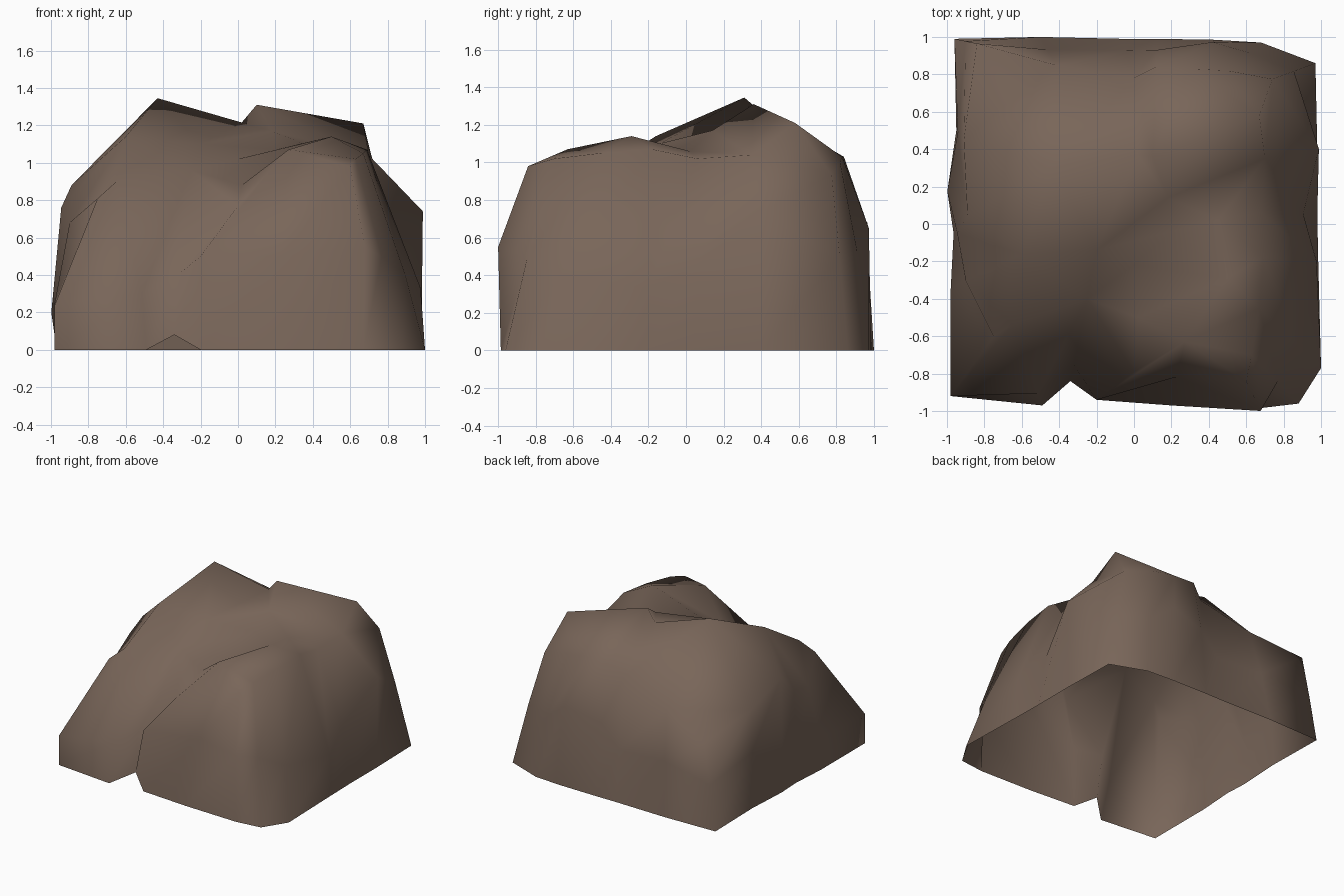
import bpy, bmesh
from mathutils import Vector
from mathutils.geometry import delaunay_2d_cdt

# Rock outline on the ground, counter-clockwise from the front left corner
foot = [(-.98, -.92), (-.49, -.97), (-.34, -.84), (-.2, -.94), (.2, -.97),
        (.67, -.985), (.88, -.96), (1, -.77), (.985, -.2), (.98, .05),
        (.98, .4), (.97, .86), (.68, .97), (.43, .985), (.12, .99), (-.06, .99),
        (-.5, 1), (-.96, .99), (-.95, .5), (-.97, .14), (-.96, -.05), (-.98, -.35)]
# Shoulder of each wall: how far it leans toward the crest, and its height
shoulder = [(0, .24), (.15, .3), (.2, .4), (0, .5), (.45, .5),
            (-.1, .55), (.45, .5), (.32, .4), (.03, .33), (.25, .45),
            (-.03, .74), (.5, .5), (.36, .5), (.08, .65), (.4, .58), (.3, .4),
            (.45, .42), (.5, .36), (.2, .45), (-.35, .2), (-.3, .25), (0, .25)]
# Upper rim of the walls
crest = [(-.75, -.6, .81), (-.65, -.54, .9), (-.25, -.4, .96), (0, -.79, .77),
         (.27, -.63, 1.07), (.6, -.84, .98), (.63, -.7, 1.02), (.67, -.45, 1.05),
         (.69, -.18, 1.07), (.68, .06, 1.02), (.7, .35, 1.04), (.74, .775, .934),
         (.5, .82, 1.0), (.3, .83, 1.03), (.12, .84, 1.03), (.0, .78, .95),
         (-.42, .85, .8), (-.84, .965, .68), (-.91, .45, .78), (-.89, .04, .88),
         (-.945, -.05, .76), (-.9, -.3, .68)]
# Peaks and valleys on the top
peaks = [(-.43, .31, 1.345), (.18, .14, 1.17), (.1, .36, 1.31), (.67, .58, 1.21),
         (.5, -.29, 1.14), (.2, -.04, 1.07), (.45, .02, 1.06), (.02, .37, 1.215),
         (-.2, -.14, 1.1), (0, -.22, 1.02), (.02, -.5, .88), (-.6, -.16, 1.14)]

n = len(foot)
bm = bmesh.new()
low = [bm.verts.new((x, y, .08 if i == 2 else 0)) for i, (x, y) in enumerate(foot)]
top = [bm.verts.new(c) for c in crest]
mid = []
for (t, z), b, c in zip(shoulder, low, top):
    p = b.co.lerp(c.co, t)
    mid.append(bm.verts.new((p.x, p.y, z)))

# Walls: two bands of faces, open underneath
for lower, upper in ((low, mid), (mid, top)):
    for i in range(n):
        j = (i + 1) % n
        bm.faces.new((lower[i], lower[j], upper[j], upper[i]))

# Top: triangulated between the rim and the peaks
cap = top + [bm.verts.new(p) for p in peaks]
flat = [Vector((v.co.x, v.co.y)) for v in cap]
res = delaunay_2d_cdt(flat, [], [list(range(n))], 1, 1e-5)
origin = [o[0] for o in res[3]]
for f in res[2]:
    bm.faces.new([cap[origin[k]] for k in f])

for f in bm.faces:
    f.smooth = True
bm.normal_update()
mesh = bpy.data.meshes.new("rock")
bm.to_mesh(mesh)
bm.free()

stone = bpy.data.materials.new("brown stone")
stone.diffuse_color = (.19, .132, .1, 1)
mesh.materials.append(stone)
rock = bpy.data.objects.new("rock", mesh)
bpy.context.collection.objects.link(rock)
